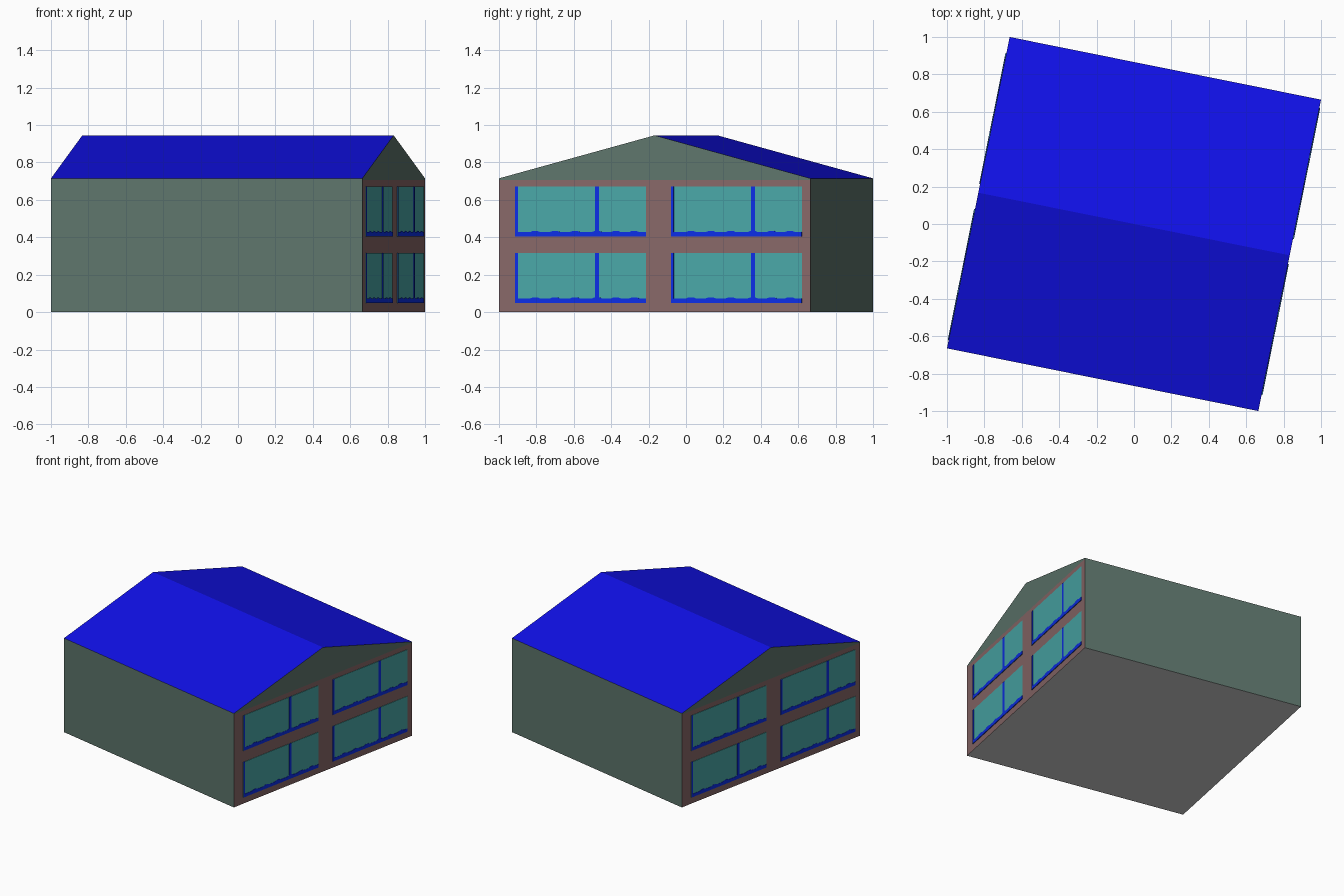
import bpy, bmesh, math
from mathutils import Matrix, Vector

if "Cube" in bpy.data.objects:
    bpy.data.objects.remove(bpy.data.objects["Cube"])

HALF = 0.849                       # half side of the square plan
EAVE, RIDGE = 0.715, 0.945
TURN = Matrix.Rotation(math.atan2(-0.335, 1.665), 4, 'Z')


def mat(name, r, g, b):
    lin = [(c / 255 / 12.92) if c < 11 else ((c / 255 + 0.055) / 1.055) ** 2.4 for c in (r, g, b)]
    m = bpy.data.materials.new(name)
    m.diffuse_color = (*lin, 1)
    m.use_nodes = True
    m.node_tree.nodes["Principled BSDF"].inputs["Base Color"].default_value = m.diffuse_color
    return m


GREEN = mat("grey_green_wall", 94, 117, 108)
BROWN = mat("dusty_brown_facade", 136, 104, 104)
BLUE = mat("blue_roof", 17, 17, 240)
TEAL = mat("teal_glass", 74, 168, 168)
FRAME = mat("blue_frame", 12, 48, 238)
GREY = mat("grey_floor", 205, 205, 205)


def finish(name, bm, mats):
    me = bpy.data.meshes.new(name)
    bm.to_mesh(me)
    bm.free()
    for m in mats:
        me.materials.append(m)
    ob = bpy.data.objects.new(name, me)
    bpy.context.collection.objects.link(ob)
    return ob


def extruded(bm, pts, x0, x1):
    """Profile of (y, z) points extruded along x; closed solid."""
    f = bm.faces.new([bm.verts.new((x0, y, z)) for y, z in pts])
    r = bmesh.ops.extrude_face_region(bm, geom=[f], use_keep_orig=True)
    vs = [g for g in r["geom"] if isinstance(g, bmesh.types.BMVert)]
    bmesh.ops.translate(bm, verts=vs, vec=(x1 - x0, 0, 0))


# Walls: gabled profile, roof faces removed, facade split off below the gable
bm = bmesh.new()
extruded(bm, [(-HALF, 0), (HALF, 0), (HALF, EAVE), (0, RIDGE), (-HALF, EAVE)], -HALF, HALF)
bmesh.ops.recalc_face_normals(bm, faces=bm.faces)
slopes = [f for f in bm.faces if f.normal.z > 0.5]
bmesh.ops.delete(bm, geom=slopes, context='FACES_ONLY')
bmesh.ops.bisect_plane(bm, geom=bm.verts[:] + bm.edges[:] + bm.faces[:],
                       plane_co=(0, 0, 0.707), plane_no=(0, 0, 1))
bm.normal_update()
for f in bm.faces:
    if f.normal.z < -0.5:
        f.material_index = 2
    elif abs(f.normal.x) > 0.5 and f.calc_center_median().z < 0.7:
        f.material_index = 1
bm.transform(TURN)
finish("walls", bm, [GREEN, BROWN, GREY])

# Roof: two flat slopes
bm = bmesh.new()
rows = [[bm.verts.new((x, y, z)) for x in (-HALF, HALF)]
        for y, z in ((-HALF, EAVE), (0, RIDGE), (HALF, EAVE))]
for a, b in zip(rows, rows[1:]):
    bm.faces.new((a[0], a[1], b[1], b[0]))
bm.transform(TURN)
finish("roof", bm, [BLUE])


# Windows: glass plate, sill, posts and small curtain-like bumps on the sill
W, H, SILL, POST = 0.714, 0.268, 0.024, 0.436


def rect(y, z, w, h):
    return [(y, z), (y + w, z), (y + w, z + h), (y, z + h)]


def window(name, y, z, spin):
    m = TURN @ Matrix.Rotation(spin, 4, 'Z')
    parts = [("glass", TEAL, 0.003, [rect(y, z, W, H)])]
    frame = [rect(y, z, W, SILL),
             rect(y, z + SILL, 0.016, H - SILL),
             rect(y + POST, z + SILL, 0.022, H - SILL)]
    for c in (0.11, 0.218, 0.327, 0.447, 0.55, 0.65):
        frame.append([(y + c - 0.03, z + SILL), (y + c + 0.03, z + SILL),
                      (y + c + 0.012, z + SILL + 0.007), (y + c - 0.012, z + SILL + 0.007)])
    parts.append(("frame", FRAME, 0.005, frame))
    for part, material, depth, shapes in parts:
        bm = bmesh.new()
        for s in shapes:
            extruded(bm, s, HALF - 0.001, HALF + depth)
        bmesh.ops.recalc_face_normals(bm, faces=bm.faces)
        bm.transform(m)
        finish(f"{name}_{part}", bm, [material])


for side, spin in (("right", 0), ("left", math.pi)):
    for col, y in enumerate((-0.761, 0.089)):
        for row, z in (("lower", 0.048), ("upper", 0.403)):
            window(f"{side}_{row}_window_{col + 1}", y, z, spin)
